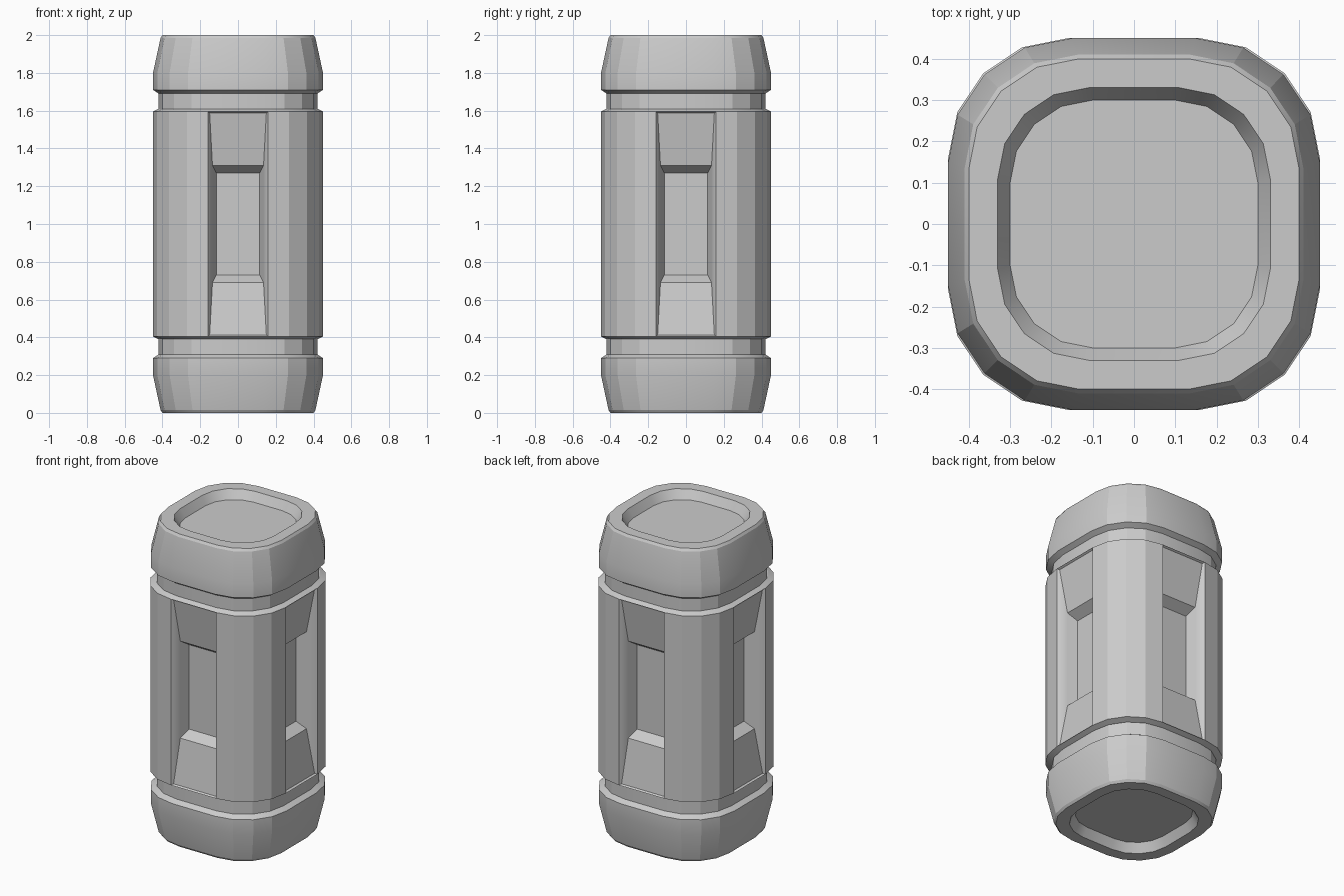
import bpy, bmesh, math
from mathutils import Matrix, Vector

cube = bpy.data.objects.get("Cube")
if cube:
    bpy.data.objects.remove(cube, do_unlink=True)

mat = bpy.data.materials.new("plain light grey")
mat.use_nodes = True
GREY = (0.6, 0.6, 0.6, 1)
mat.diffuse_color = GREY
mat.node_tree.nodes["Principled BSDF"].inputs["Base Color"].default_value = GREY


def ring(bm, half, z, flat=1 / 3):
    """Rounded square of 20 points; each corner arc has four segments."""
    f = half * flat
    r = half - f
    pts = []
    for quarter in range(4):
        turn = Matrix.Rotation(quarter * math.pi / 2, 3, "Z")
        for i in range(5):
            a = i * math.pi / 8
            pts.append(turn @ Vector((f + r * math.cos(a), f + r * math.sin(a), z)))
    return [bm.verts.new(p) for p in pts]


def loft(bm, profile, flat=1 / 3, open_row=None, ends=True):
    """Join rounded squares along z; open_row leaves out the four flat sides."""
    rings = [ring(bm, h, z, flat) for h, z in profile]
    for row, (a, b) in enumerate(zip(rings, rings[1:])):
        for i in range(20):
            if row == open_row and i % 5 == 4:
                continue
            j = (i + 1) % 20
            bm.faces.new((a[i], a[j], b[j], b[i]))
    if ends:
        bm.faces.new(rings[0])
        bm.faces.new(rings[-1])


def finish(bm, name):
    bmesh.ops.remove_doubles(bm, verts=bm.verts, dist=0.0005)
    bmesh.ops.recalc_face_normals(bm, faces=bm.faces)
    mesh = bpy.data.meshes.new(name)
    bm.to_mesh(mesh)
    bm.free()
    mesh.materials.append(mat)
    obj = bpy.data.objects.new(name, mesh)
    bpy.context.collection.objects.link(obj)
    bpy.ops.object.select_all(action="DESELECT")
    obj.select_set(True)
    bpy.context.view_layer.objects.active = obj
    bpy.ops.object.shade_smooth_by_angle(angle=math.radians(20))
    return obj


# End caps with a shallow dished face, mirrored top to bottom
CAP = [(0.42, 1.69), (0.45, 1.71), (0.45, 1.8), (0.41, 1.985),
       (0.4, 2.0), (0.33, 2.0), (0.3, 1.945)]
for name, flip in (("top_cap", False), ("bottom_cap", True)):
    bm = bmesh.new()
    loft(bm, [(h, 2 - z if flip else z) for h, z in CAP])
    finish(bm, name)

# Core seen in the two grooves
bm = bmesh.new()
for low in (0.3, 1.6):
    loft(bm, [(0.42, low), (0.42, low + 0.1)])
finish(bm, "groove_core")

# Body with a stepped recess in each of its four sides
FLAT = 0.16 / 0.45
LOW, HIGH = 0.405, 1.595
bm = bmesh.new()
loft(bm, [(0.42, 0.39), (0.45, LOW), (0.45, HIGH), (0.42, 1.61)], FLAT, open_row=1)

# Recess outline in half width, depth from centre and height, upper half
upper = [(0.15, 0.437, 1.588), (0.135, 0.39, 1.31), (0.115, 0.33, 1.27)]
outline = upper + [(x, y, 2 - z) for x, y, z in reversed(upper)]
for quarter in range(4):
    turn = Matrix.Rotation(quarter * math.pi / 2, 3, "Z")

    def edge(points, side):
        return [bm.verts.new(turn @ Vector((side * x, -y, z))) for x, y, z in points]

    rim = [(0.16, 0.45, HIGH), (0.16, 0.45, LOW)]
    left, right = edge(outline, 1), edge(outline, -1)
    rim_l, rim_r = edge(rim, 1), edge(rim, -1)
    # Sloped panels, ledges and floor
    for i in range(len(outline) - 1):
        bm.faces.new((left[i], left[i + 1], right[i + 1], right[i]))
    # Side walls and the narrow bevel around the opening
    for wall, lip in ((left, rim_l), (right, rim_r)):
        bm.faces.new(wall)
        bm.faces.new((lip[0], lip[1], wall[-1], wall[0]))
    for k in (0, -1):
        bm.faces.new((rim_l[k], rim_r[k], right[k], left[k]))
finish(bm, "body")
